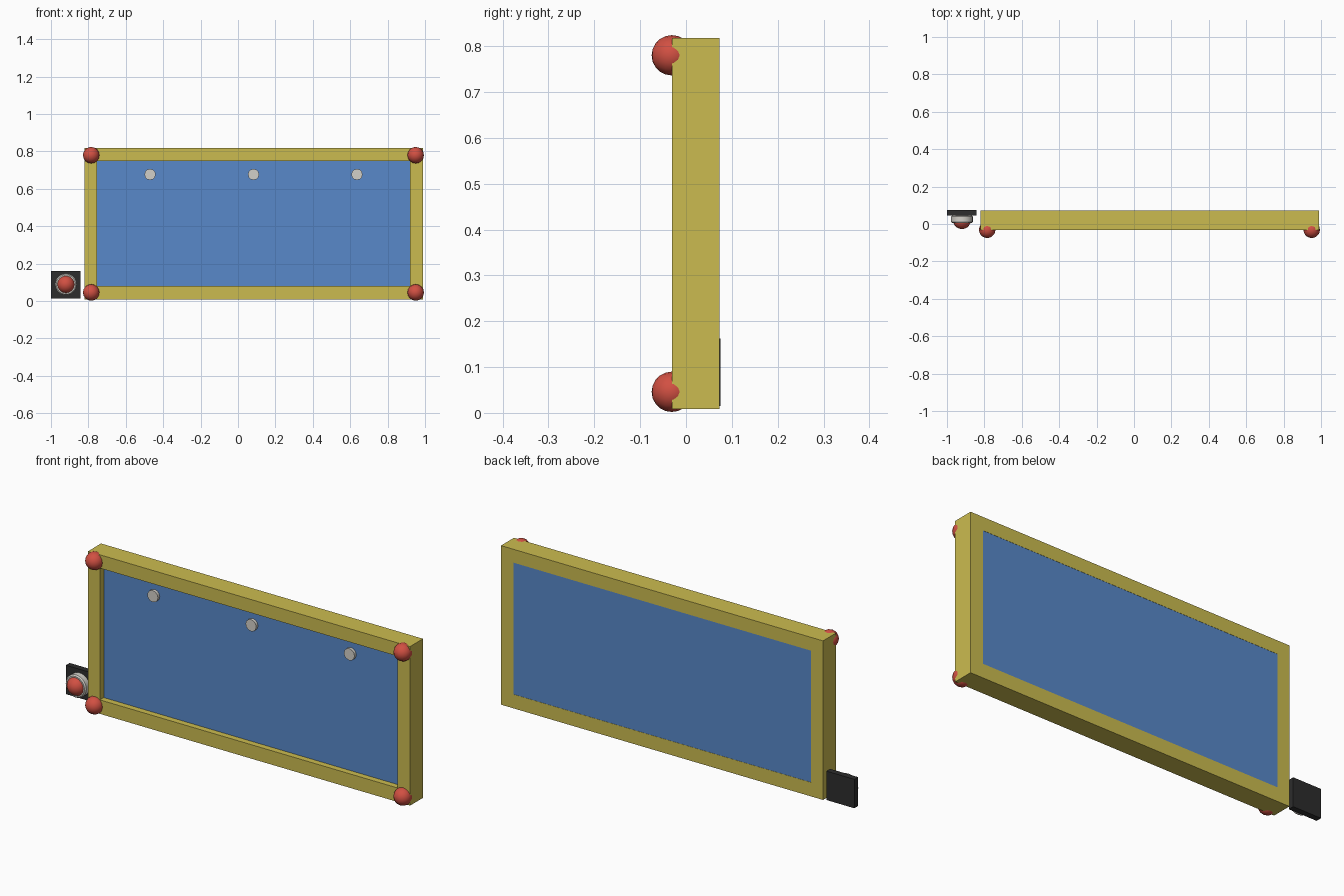
import bpy, math

if "Cube" in bpy.data.objects:
    bpy.data.objects.remove(bpy.data.objects["Cube"])


def material(name, r, g, b):
    m = bpy.data.materials.new(name)
    m.diffuse_color = (r, g, b, 1)
    m.use_nodes = True
    m.node_tree.nodes["Principled BSDF"].inputs["Base Color"].default_value = m.diffuse_color
    return m


yellow = material("yellow wood", 0.60, 0.50, 0.08)
blue = material("blue panel", 0.098, 0.25, 0.59)
red = material("red plastic", 0.64, 0.08, 0.055)
black = material("black plastic", 0.026, 0.026, 0.026)
silver = material("pale metal", 0.65, 0.63, 0.58)


def finish(name, mat, smooth=False):
    ob = bpy.context.object
    ob.name = name
    ob.data.materials.append(mat)
    if smooth:
        bpy.ops.object.shade_smooth_by_angle(angle=math.radians(40))
    return ob


def box(name, mat, x, y, z):
    """Box from (min, max) ranges on each axis."""
    bpy.ops.mesh.primitive_cube_add(size=1, location=[sum(r) / 2 for r in (x, y, z)])
    bpy.context.object.scale = [r[1] - r[0] for r in (x, y, z)]
    bpy.ops.object.transform_apply(location=False, rotation=False, scale=True)
    return finish(name, mat)


def disc(name, mat, x, z, radius, y, sides):
    """Cylinder along y, spanning the y range."""
    bpy.ops.mesh.primitive_cylinder_add(vertices=sides, radius=radius, depth=y[1] - y[0],
                                        location=(x, sum(y) / 2, z),
                                        rotation=(math.pi / 2, 0, 0))
    return finish(name, mat, True)


def ball(name, x, y, z, radius):
    bpy.ops.mesh.primitive_uv_sphere_add(segments=16, ring_count=10, radius=radius,
                                         location=(x, y, z), rotation=(math.pi / 2, 0, 0))
    return finish(name, red, True)


# Frame: two full-height posts with rails between them
DEPTH = (-0.031, 0.073)
FULL = (0.009, 0.818)
box("left_post", yellow, (-0.822, -0.755), DEPTH, FULL)
box("right_post", yellow, (0.919, 0.99), DEPTH, FULL)
box("top_rail", yellow, (-0.755, 0.919), DEPTH, (0.75, 0.818))
box("bottom_rail", yellow, (-0.755, 0.919), DEPTH, (0.009, 0.08))

# Panel, recessed at the front and nearly flush at the back
box("panel", blue, (-0.755, 0.919), (0.0, 0.072), (0.08, 0.75))

# Small pale studs along the top of the panel
for i, x in enumerate((-0.47, 0.083, 0.636)):
    disc(f"stud_{i + 1}", silver, x, 0.677, 0.03, (-0.015, 0.005), 12)

# Red balls on the four corners
for i, (x, z) in enumerate([(x, z) for x in (-0.785, 0.95) for z in (0.046, 0.78)]):
    ball(f"corner_ball_{i + 1}", x, -0.031, z, 0.044)

# Push button beside the frame
box("button_plate", black, (-1.0, -0.842), (0.045, 0.075), (0.015, 0.162))
collar = disc("button_collar", silver, -0.92, 0.089, 0.058, (0.006, 0.046), 24)
bevel = collar.modifiers.new("rim", "BEVEL")
bevel.width = 0.006
bevel.segments = 1
ball("button_cap", -0.92, 0.021, 0.089, 0.048)
